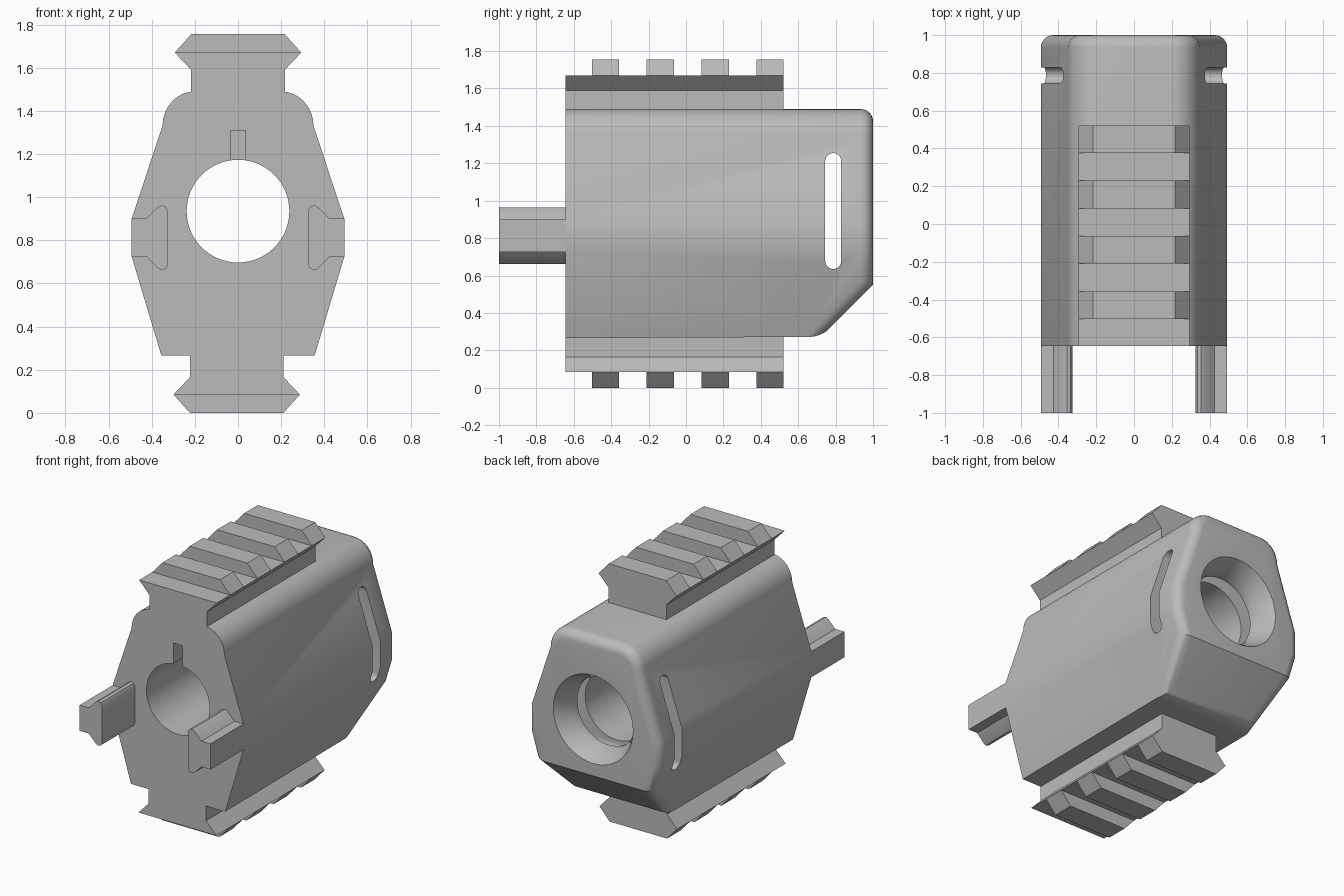
import bpy, bmesh, math
from mathutils import Vector

old = bpy.data.objects.get("Cube")
if old:
    bpy.data.objects.remove(old, do_unlink=True)

grey = bpy.data.materials.new("plain_grey")
grey.use_nodes = True
GREY = (0.5, 0.5, 0.5, 1)
grey.diffuse_color = GREY
grey.node_tree.nodes["Principled BSDF"].inputs["Base Color"].default_value = GREY

FRONT, BACK, AXIS_Z = -0.645, 1.0, 0.935


def finish(name, bm):
    bmesh.ops.recalc_face_normals(bm, faces=bm.faces)
    mesh = bpy.data.meshes.new(name)
    bm.to_mesh(mesh)
    bm.free()
    mesh.materials.append(grey)
    obj = bpy.data.objects.new(name, mesh)
    bpy.context.collection.objects.link(obj)
    return obj


def add_prism(bm, points, vec):
    """Extrude a closed 3D outline along a vector."""
    face = bm.faces.new([bm.verts.new(p) for p in points])
    ext = bmesh.ops.extrude_face_region(bm, geom=[face], use_keep_orig=True)
    moved = [g for g in ext["geom"] if isinstance(g, bmesh.types.BMVert)]
    bmesh.ops.translate(bm, verts=moved, vec=vec)


def along_y(bm, outline, y0, y1):
    add_prism(bm, [(x, y0, z) for x, z in outline], (0, y1 - y0, 0))


def mirrored(half):
    return half + [(-x, z) for x, z in reversed(half)]


def smooth(obj, angle):
    bpy.ops.object.select_all(action='DESELECT')
    obj.select_set(True)
    bpy.context.view_layer.objects.active = obj
    bpy.ops.object.shade_smooth_by_angle(angle=math.radians(angle))


def cut(obj, cutter):
    bpy.context.view_layer.objects.active = obj
    mod = obj.modifiers.new("cut", 'BOOLEAN')
    mod.operation, mod.solver, mod.object = 'DIFFERENCE', 'EXACT', cutter
    bpy.ops.object.modifier_apply(modifier=mod.name)
    bpy.data.objects.remove(cutter, do_unlink=True)


# Body: rounded-shoulder outline with a sloped cut under the back end
shoulder = [(0.2 + 0.15 * math.cos(a), 1.33 + 0.16 * math.sin(a))
            for a in (math.pi / 2 * i / 8 for i in range(9))]
bm = bmesh.new()
along_y(bm, mirrored([(0.355, 0.265), (0.493, 0.725), (0.493, 0.9)] + shoulder), FRONT, BACK)
slope = Vector((0, 1, -1)).normalized()
res = bmesh.ops.bisect_plane(bm, geom=bm.verts[:] + bm.edges[:] + bm.faces[:],
                             plane_co=(0, BACK, 0.55), plane_no=slope, clear_outer=True)
bmesh.ops.holes_fill(bm, edges=[g for g in res["geom_cut"] if isinstance(g, bmesh.types.BMEdge)])
bmesh.ops.recalc_face_normals(bm, faces=bm.faces)


# Round the rim of the back face and of the sloped face, not the edge between
def is_end(face):
    return face.normal.y > 0.5


rim = [e for e in bm.edges if len(e.link_faces) == 2
       and is_end(e.link_faces[0]) != is_end(e.link_faces[1])]
bmesh.ops.bevel(bm, geom=rim, offset=0.065, offset_type='OFFSET', segments=6,
                profile=0.5, affect='EDGES', clamp_overlap=False)
body = finish("body", bm)

# Bore with a conical mouth at the back
bm = bmesh.new()
rings = []
for y, r in ((-0.8, 0.238), (0.88, 0.238), (BACK, 0.3), (1.04, 0.32)):
    rings.append([bm.verts.new((r * math.cos(t), y, AXIS_Z + r * math.sin(t)))
                  for t in (math.tau * i / 64 for i in range(64))])
for a, b in zip(rings, rings[1:]):
    for i in range(64):
        j = (i + 1) % 64
        bm.faces.new((a[i], a[j], b[j], b[i]))
bm.faces.new(rings[0])
bm.faces.new(rings[-1])
cut(body, finish("bore_cutter", bm))

# Tall round-ended slot through both sides
bm = bmesh.new()
outline = []
for centre, start in ((1.2125, 0), (0.6775, math.pi)):
    for i in range(13):
        a = start + math.pi * i / 12
        outline.append((-0.8, 0.787 + 0.0425 * math.cos(a), centre + 0.0425 * math.sin(a)))
add_prism(bm, outline, (1.6, 0, 0))
cut(body, finish("slot_cutter", bm))

# Blind keyway above the bore
bm = bmesh.new()
along_y(bm, mirrored([(0.035, 1.0), (0.035, 1.31)]), -0.8, FRONT + 0.2)
cut(body, finish("keyway_cutter", bm))
smooth(body, 30)


# Rails: flared base and four cross teeth
def rail(name, root, direction, shift):
    def outline(half):
        return [(x + shift, root + direction * h) for x, h in mirrored(half)]
    bm = bmesh.new()
    along_y(bm, outline([(0.217, -0.012), (0.217, 0.1), (0.293, 0.18)]), FRONT, 0.522)
    for i in range(4):
        y = -0.503 + i * 0.293
        along_y(bm, outline([(0.293, 0.18), (0.217, 0.265)]), y, y + 0.146)
    return finish(name, bm)


rail("top_rail", 1.49, 1, 0)
rail("bottom_rail", 0.265, -1, -0.006)

# Front prongs
prong = [(0.493, 0.725), (0.493, 0.9), (0.425, 0.9), (0.373, 0.953), (0.355, 0.963),
         (0.335, 0.957), (0.325, 0.938), (0.325, 0.687), (0.335, 0.668), (0.355, 0.662),
         (0.373, 0.672), (0.425, 0.725)]
for name, side in (("left_prong", 1), ("right_prong", -1)):
    bm = bmesh.new()
    along_y(bm, [(side * x, z) for x, z in prong], -1.0, FRONT + 0.01)
    smooth(finish(name, bm), 40)
